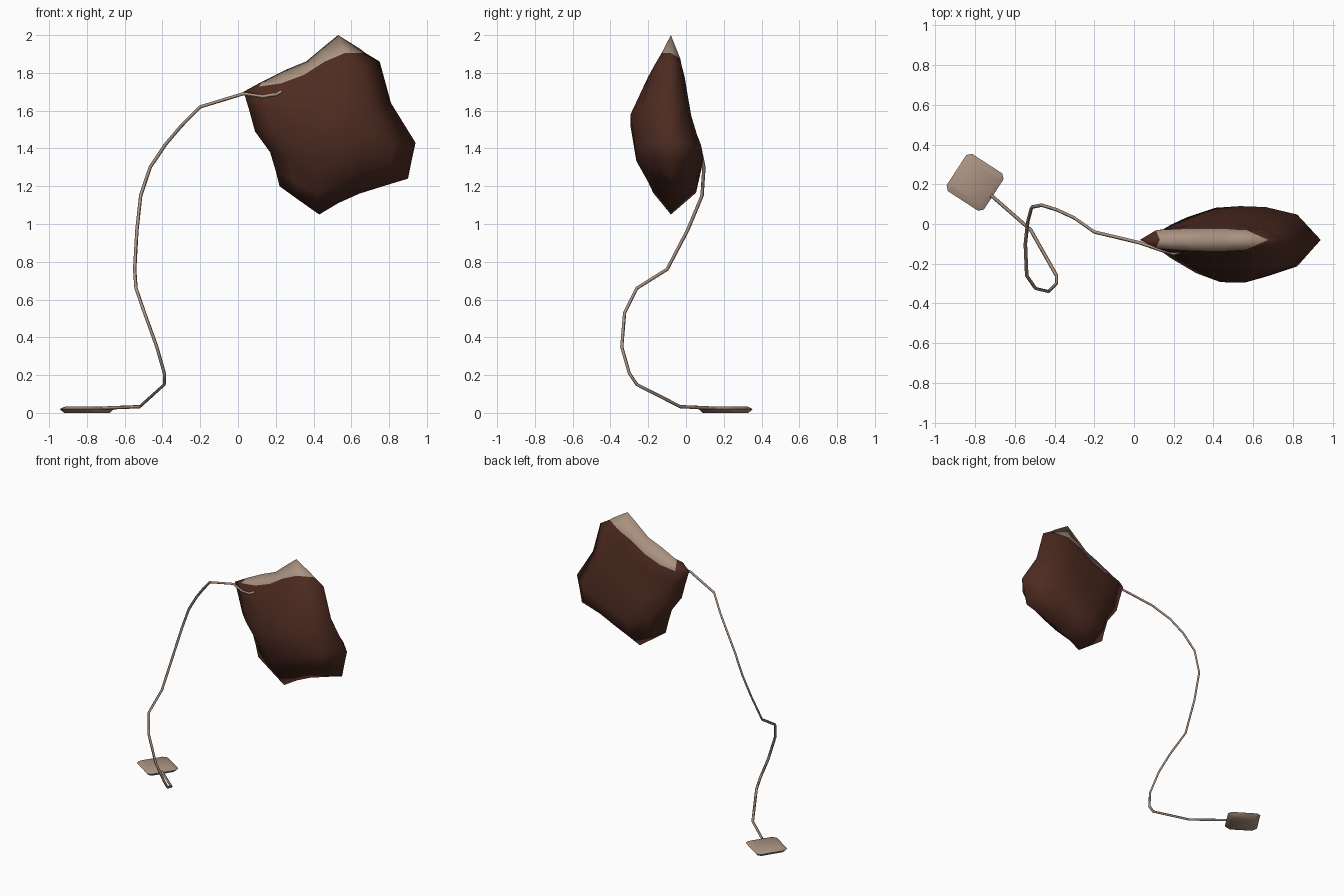
import bpy, bmesh, math
from mathutils import Vector, Matrix

cube = bpy.data.objects.get("Cube")
if cube:
    bpy.data.objects.remove(cube, do_unlink=True)


def make_material(name, rgb):
    mat = bpy.data.materials.new(name)
    mat.use_nodes = True
    mat.diffuse_color = (*rgb, 1)
    mat.node_tree.nodes["Principled BSDF"].inputs["Base Color"].default_value = (*rgb, 1)
    return mat


cream = make_material("cream paper", (0.40, 0.29, 0.22))
brown = make_material("soaked brown", (0.074, 0.024, 0.015))


def select(obj):
    bpy.ops.object.select_all(action='DESELECT')
    obj.select_set(True)
    bpy.context.view_layer.objects.active = obj


def finish(bm, name, mats, angle):
    bmesh.ops.recalc_face_normals(bm, faces=bm.faces)
    mesh = bpy.data.meshes.new(name)
    bm.to_mesh(mesh)
    bm.free()
    obj = bpy.data.objects.new(name, mesh)
    bpy.context.collection.objects.link(obj)
    for m in mats:
        mesh.materials.append(m)
    select(obj)
    bpy.ops.object.shade_smooth_by_angle(angle=math.radians(angle))


# Bag: rows of (x, z) from the dry top seam down to the bottom fold
top_seam = [(.06, 1.717), (.13, 1.755), (.25, 1.815), (.36, 1.86), (.45, 1.935), (.53, 2.0), (.65, 1.925)]
wet_line = [(.03, 1.70), (.11, 1.727), (.23, 1.745), (.35, 1.79), (.46, 1.86), (.565, 1.905), (.675, 1.905)]
bottom = [(.22, 1.20), (.31, 1.135), (.43, 1.05), (.53, 1.11), (.64, 1.16), (.80, 1.21), (.90, 1.24)]
left_side = [(.06, 1.60), (.09, 1.49), (.17, 1.38), (.20, 1.28)]
right_side = [(.75, 1.86), (.81, 1.64), (.94, 1.43), (.92, 1.34)]
across = [0, .14, .32, .5, .68, .86, 1]
# For front and back: bulge of each row, its fall-off to the sides, drop of the wet line
front = ([0, .055, .12, .215, .185, .12, 0], [0, .42, .78, .99, 1, .72, 0], 0)
back = ([0, .055, .075, .11, .17, .14, 0], [0, .68, .95, 1, .97, .75, 0], .03)
MID_Y = -.08


def on_line(a, b, u):
    return Vector(a).lerp(Vector(b), u)


def bow(row, i):
    """How far a row's point strays from the straight line between its ends."""
    return Vector(row[i]) - on_line(row[0], row[-1], across[i])


rows = [top_seam, wet_line]
for k, (a, b) in enumerate(zip(left_side, right_side)):
    t = (k + 1) / (len(left_side) + 1)
    rows.append([on_line(a, b, u) + bow(wet_line, i) * (1 - t) + bow(bottom, i) * t
                 for i, u in enumerate(across)])
rows.append(bottom)

bm = bmesh.new()
for sign, (bulge, fall, drop) in ((-1, front), (1, back)):
    grid = []
    for r, row in enumerate(rows):
        # The dry strip keeps an even thickness along its length
        power = .35 if r == 1 else 1
        grid.append([])
        for i, (x, z) in enumerate(row):
            lowered = drop if r == 1 and 0 < fall[i] else 0
            grid[r].append(bm.verts.new((x, MID_Y + sign * bulge[r] * fall[i] ** power, z - lowered)))
    for r in range(len(rows) - 1):
        for i in range(len(across) - 1):
            face = bm.faces.new((grid[r][i], grid[r][i + 1], grid[r + 1][i + 1], grid[r + 1][i]))
            face.material_index = 0 if r == 0 and i > 0 else 1
bmesh.ops.remove_doubles(bm, verts=bm.verts, dist=.0005)
finish(bm, "tea_bag", [cream, brown], 180)

# Tag: clipped square with a thin pointed rim
bm = bmesh.new()
HALF, CLIP = .112, .021
place = Matrix.Translation((-.80, .21, 0)) @ Matrix.Rotation(math.radians(-33), 4, 'Z')
loops = []
for z, inset in ((0, .018), (.02, 0), (.035, .025)):
    h, c = HALF - inset, HALF - CLIP - inset * .8
    outline = [(h, -c), (h, c), (c, h), (-c, h), (-h, c), (-h, -c), (-c, -h), (c, -h)]
    loops.append([bm.verts.new(place @ Vector((x, y, z))) for x, y in outline])
for low, high in zip(loops, loops[1:]):
    for i in range(8):
        j = (i + 1) % 8
        bm.faces.new((low[i], low[j], high[j], high[i]))
bm.faces.new(loops[0])
bm.faces.new(loops[-1])
finish(bm, "paper_tag", [cream], 60)

# String: thin cord from the tag up to the bag
path = [(-.72, .145, .025), (-.52, -.03, .033), (-.39, -.26, .15), (-.39, -.30, .21),
        (-.43, -.34, .35), (-.495, -.325, .53), (-.54, -.26, .66), (-.547, -.10, .76),
        (-.535, .01, .97), (-.515, .085, 1.15), (-.465, .095, 1.30), (-.385, .07, 1.42),
        (-.30, .03, 1.52), (-.20, -.04, 1.62), (.03, -.095, 1.69), (.13, -.13, 1.675),
        (.20, -.15, 1.685), (.23, -.14, 1.70)]
curve = bpy.data.curves.new("string", 'CURVE')
curve.dimensions = '3D'
curve.bevel_depth = .009
curve.bevel_resolution = 0
curve.use_fill_caps = True
spline = curve.splines.new('POLY')
spline.points.add(len(path) - 1)
for point, co in zip(spline.points, path):
    point.co = (*co, 1)
curve.materials.append(cream)
string = bpy.data.objects.new("string", curve)
bpy.context.collection.objects.link(string)
select(string)
bpy.ops.object.convert(target='MESH')
bpy.ops.object.shade_smooth_by_angle(angle=math.radians(100))
